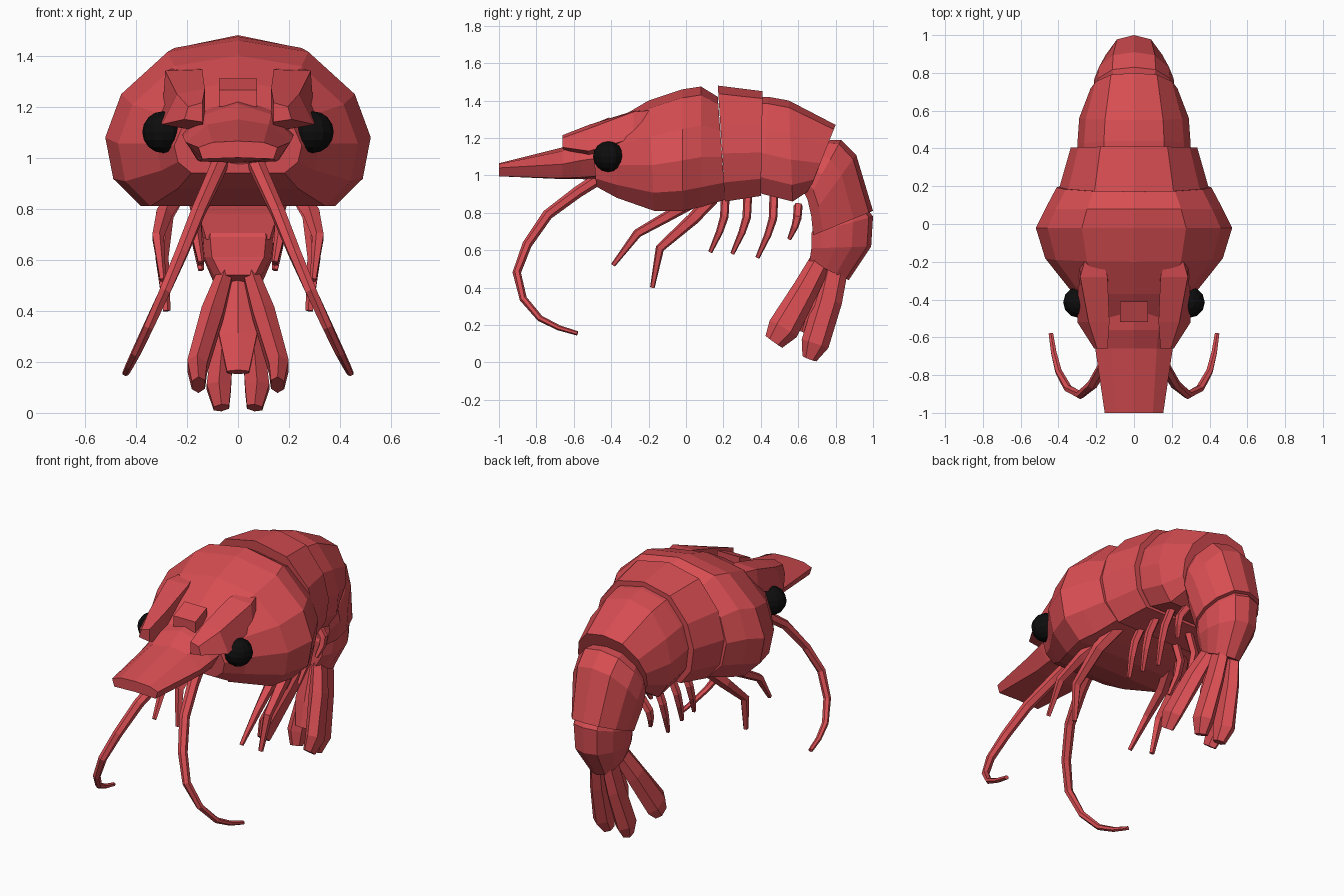
import bpy, bmesh, math
from mathutils import Vector


def material(name, rgb):
    m = bpy.data.materials.new(name)
    m.diffuse_color = (*rgb, 1)
    return m


RED = material("shell_red", (0.68, 0.075, 0.085))
BLACK = material("eye_black", (0.004, 0.004, 0.004))


def finish(name, bm, mat, mirror=False):
    me = bpy.data.meshes.new(name)
    bm.to_mesh(me)
    bm.free()
    me.materials.append(mat)
    ob = bpy.data.objects.new(name, me)
    bpy.context.collection.objects.link(ob)
    if mirror:
        mod = ob.modifiers.new("mirror", 'MIRROR')
        mod.use_mirror_merge = False
    return ob


def skin(name, rings, mirror=False):
    """Join closed rings of points into a capped solid."""
    bm = bmesh.new()
    loops = [[bm.verts.new(p) for p in r] for r in rings]
    n = len(rings[0])
    for a, b in zip(loops, loops[1:]):
        for i in range(n):
            j = (i + 1) % n
            bm.faces.new((a[i], a[j], b[j], b[i]))
    bm.faces.new(loops[0])
    bm.faces.new(loops[-1])
    bmesh.ops.recalc_face_normals(bm, faces=bm.faces)
    return finish(name, bm, RED, mirror)


# Shell cross-section: domed top, flat belly
HALF = [(0.53, 0.86), (0.88, 0.35), (1, -0.17), (0.94, -0.67), (0.73, -1)]
SECTION = [(0, 1)] + HALF + [(0, -1)] + [(-x, z) for x, z in reversed(HALF)]


def shell(name, stations):
    """Stations: top y, top z, bottom y, bottom z, half width."""
    rings = []
    for ty, tz, by, bz, w in stations:
        top, bot = Vector((0, ty, tz)), Vector((0, by, bz))
        rings.append([bot.lerp(top, (v + 1) / 2) + Vector((u * w, 0, 0))
                      for u, v in SECTION])
    return skin(name, rings)


def limb(name, pts, sides=5, mirror=True):
    """Points: x, y, z, radius across, radius deep."""
    rings = []
    pos = [Vector(p[:3]) for p in pts]
    for i, p in enumerate(pts):
        t = (pos[min(i + 1, len(pos) - 1)] - pos[max(i - 1, 0)]).normalized()
        u = (Vector((1, 0, 0)) - t * t.x).normalized()
        v = t.cross(u)
        angles = [2 * math.pi * (k + 0.5) / sides for k in range(sides)]
        rings.append([pos[i] + u * p[3] * math.cos(a) + v * p[4] * math.sin(a)
                      for a in angles])
    return skin(name, rings, mirror)


# Carapace and jointed abdomen
shell("carapace", [(-0.50, 1.20, -0.48, 0.94, 0.25),
                   (-0.37, 1.30, -0.37, 0.88, 0.32),
                   (-0.20, 1.40, -0.17, 0.81, 0.47),
                   (-0.02, 1.46, -0.02, 0.81, 0.52),
                   (0.08, 1.475, 0.08, 0.83, 0.47),
                   (0.17, 1.42, 0.21, 0.87, 0.41)])
shell("abdomen_segment_1", [(0.17, 1.48, 0.21, 0.86, 0.395),
                            (0.41, 1.45, 0.40, 0.89, 0.335)])
shell("abdomen_segment_2", [(0.39, 1.42, 0.38, 0.92, 0.30),
                            (0.44, 1.42, 0.41, 0.90, 0.30),
                            (0.55, 1.40, 0.57, 0.86, 0.29),
                            (0.80, 1.27, 0.66, 0.92, 0.23)])
shell("abdomen_segment_3", [(0.77, 1.19, 0.62, 0.93, 0.19),
                            (0.83, 1.19, 0.65, 0.87, 0.215),
                            (0.91, 1.11, 0.67, 0.78, 0.21),
                            (1.00, 0.81, 0.68, 0.68, 0.17)])
shell("abdomen_segment_4", [(0.97, 0.82, 0.69, 0.73, 0.14),
                            (1.00, 0.78, 0.67, 0.69, 0.15),
                            (0.99, 0.62, 0.67, 0.61, 0.14),
                            (0.87, 0.44, 0.66, 0.54, 0.09)])


# Snout beak
def beak_ring(y, half):
    pts = half + [(-x, z) for x, z in reversed(half[1:-1])]
    return [(x, y, z) for x, z in pts]


skin("snout", [
    beak_ring(-1.0, [(0, 1.065), (0.1, 1.06), (0.155, 1.04), (0.14, 0.995), (0, 1.0)]),
    beak_ring(-0.66, [(0, 1.15), (0.12, 1.13), (0.205, 1.06), (0.15, 0.985), (0, 0.98)]),
    beak_ring(-0.56, [(0, 1.21), (0.13, 1.17), (0.215, 1.08), (0.16, 0.99), (0, 0.98)]),
    beak_ring(-0.42, [(0, 1.24), (0.14, 1.20), (0.22, 1.10), (0.16, 1.0), (0, 0.97)])])

# Brow plates with raised rear spikes
BROW = [(-0.66, [(0.14, 1.215), (0.195, 1.20), (0.21, 1.15), (0.14, 1.14)]),
        (-0.52, [(0.13, 1.27), (0.24, 1.25), (0.30, 1.13), (0.13, 1.10)]),
        (-0.28, [(0.14, 1.345), (0.285, 1.34), (0.295, 1.20), (0.13, 1.15)]),
        (-0.16, [(0.18, 1.36), (0.25, 1.35), (0.29, 1.20), (0.16, 1.18)])]
skin("brow_plate", [[(x, y, z) for x, z in r] for y, r in BROW], True)

# Small block on the forehead
skin("forehead_block", [[(-0.075, y, b), (0.075, y, b), (0.075, y, t), (-0.075, y, t)]
                        for y, b, t in ((-0.52, 1.20, 1.265), (-0.41, 1.24, 1.31))])

# Eyes
bm = bmesh.new()
bmesh.ops.create_uvsphere(bm, u_segments=12, v_segments=8, radius=0.082)
bmesh.ops.translate(bm, verts=bm.verts, vec=(0.293, -0.415, 1.1))
finish("eye", bm, BLACK, True)

# Antennae
FEELER = [(0.06, -0.44, 1.0), (0.10, -0.58, 0.91), (0.155, -0.74, 0.79),
          (0.22, -0.85, 0.63), (0.285, -0.905, 0.48), (0.35, -0.87, 0.34),
          (0.40, -0.78, 0.235), (0.425, -0.68, 0.185), (0.44, -0.58, 0.155)]
limb("antenna", [(*p, 0.036 - 0.0028 * i, 0.034 - 0.0028 * i)
                 for i, p in enumerate(FEELER)], 6)

# Walking legs
limb("front_leg", [(0.24, 0.02, 0.85, 0.035, 0.035), (0.29, -0.10, 0.78, 0.035, 0.03),
                   (0.315, -0.26, 0.69, 0.025, 0.025), (0.295, -0.39, 0.52, 0.013, 0.013)])
limb("rear_leg", [(0.23, 0.14, 0.88, 0.04, 0.04), (0.29, 0.04, 0.77, 0.038, 0.035),
                  (0.30, -0.14, 0.61, 0.028, 0.025), (0.28, -0.18, 0.40, 0.016, 0.013)])

# Swimmerets
for i, (y, z, s) in enumerate([(0.21, 0.89, 1), (0.33, 0.89, 1.03),
                               (0.47, 0.89, 1.1), (0.60, 0.84, 0.6)]):
    limb(f"swimmeret_{i + 1}", [(0.12, y, z, 0.025, 0.025),
                                (0.165, y - 0.005, z - 0.11 * s, 0.025, 0.024),
                                (0.165, y - 0.03 * s, z - 0.19 * s, 0.022, 0.02),
                                (0.145, y - 0.08 * s, z - 0.30 * s, 0.013, 0.012)])

# Tail fan
limb("outer_tail_lobe", [(0.05, 0.72, 0.54, 0.035, 0.06), (0.10, 0.64, 0.39, 0.05, 0.07),
                         (0.16, 0.52, 0.18, 0.045, 0.085), (0.155, 0.47, 0.11, 0.03, 0.055)], 6)
limb("inner_tail_lobe", [(0.035, 0.80, 0.52, 0.035, 0.07), (0.055, 0.76, 0.33, 0.045, 0.075),
                         (0.075, 0.69, 0.10, 0.055, 0.075), (0.065, 0.66, 0.02, 0.035, 0.04)], 6)
limb("tail_spine", [(0, 0.76, 0.53, 0.06, 0.05), (0, 0.68, 0.30, 0.085, 0.04),
                    (0, 0.63, 0.16, 0.05, 0.025)], 6, False)
